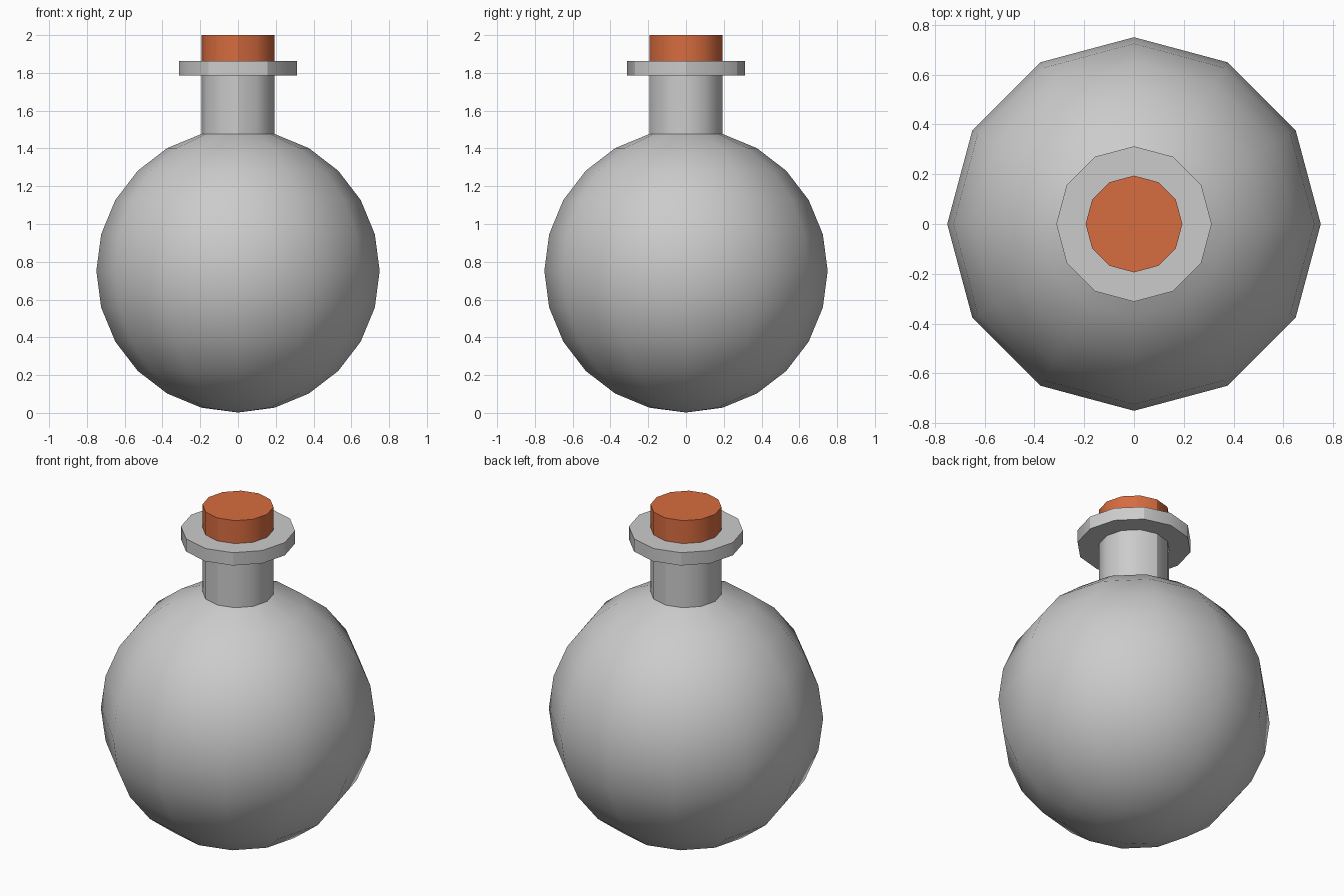
import bpy, bmesh
from math import sin, cos, pi, radians

if "Cube" in bpy.data.objects:
    bpy.data.objects.remove(bpy.data.objects["Cube"])

SIDES = 12
R, CZ = 0.75, 0.752      # globe radius and centre height
NECK = R * sin(pi / 12)  # neck continues the top ring of the globe


def lathe(name, profile):
    """Revolve (radius, z) points around z; radius 0 makes a pole."""
    bm = bmesh.new()
    rings = []
    for r, z in profile:
        n = SIDES if r > 1e-6 else 1
        rings.append([bm.verts.new((r * cos(2 * pi * i / SIDES),
                                    r * sin(2 * pi * i / SIDES), z)) for i in range(n)])
    for a, b in zip(rings, rings[1:]):
        for i in range(SIDES):
            j = (i + 1) % SIDES
            if len(a) == 1:
                bm.faces.new((a[0], b[j], b[i]))
            else:
                bm.faces.new((a[i], a[j], b[j], b[i]))
    # flat lid
    bm.faces.new(rings[-1])
    bmesh.ops.recalc_face_normals(bm, faces=bm.faces)
    mesh = bpy.data.meshes.new(name)
    bm.to_mesh(mesh)
    bm.free()
    obj = bpy.data.objects.new(name, mesh)
    bpy.context.collection.objects.link(obj)
    bpy.ops.object.select_all(action='DESELECT')
    obj.select_set(True)
    bpy.context.view_layer.objects.active = obj
    bpy.ops.object.shade_smooth_by_angle(angle=radians(30))
    return obj


# Bottle: round globe, straight neck and flat lip
globe = [(0, CZ - R)] + [(R * sin(k * pi / 12), CZ - R * cos(k * pi / 12)) for k in range(1, 12)]
lip = [(NECK, 1.785), (0.312, 1.785), (0.312, 1.862), (NECK, 1.862)]
lathe("bottle", globe + lip)

# Cork stopper
cork = lathe("cork", [(NECK, 1.862), (NECK, 2.0)])
mat = bpy.data.materials.new("cork_orange")
mat.diffuse_color = (0.68, 0.15, 0.05, 1)
mat.use_nodes = True
mat.node_tree.nodes["Principled BSDF"].inputs["Base Color"].default_value = mat.diffuse_color
cork.data.materials.append(mat)
